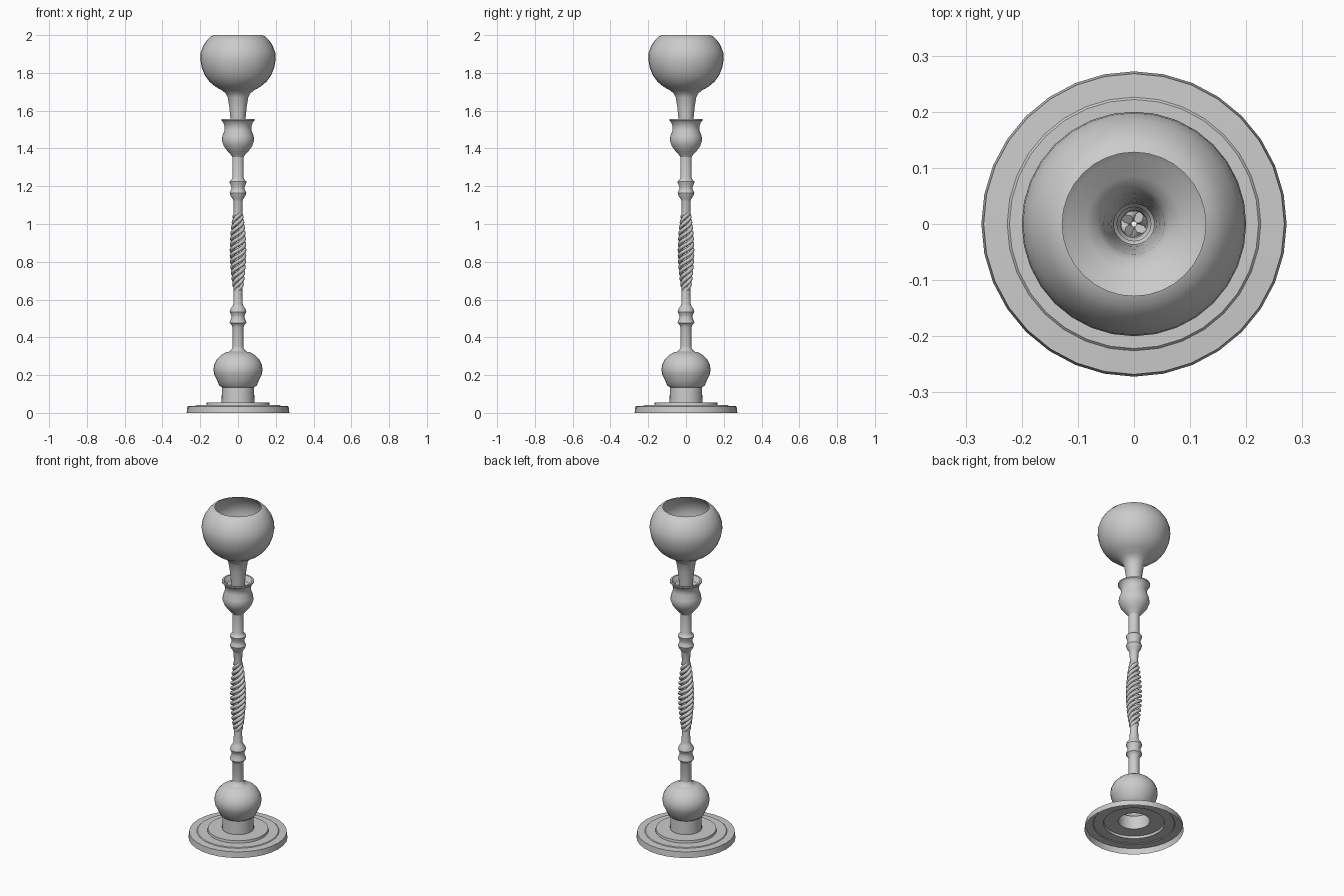
import bpy, bmesh, math
from math import sin, cos, pi, tau

if "Cube" in bpy.data.objects:
    bpy.data.objects.remove(bpy.data.objects["Cube"])

SEG = 32


def lathe(name, profile, angle=35):
    """Revolve (radius, z) points around z as an open shell."""
    bm = bmesh.new()
    rings = [[bm.verts.new((r * cos(tau * i / SEG), r * sin(tau * i / SEG), z))
              for i in range(SEG)] for r, z in profile]
    for a, b in zip(rings, rings[1:]):
        for i in range(SEG):
            j = (i + 1) % SEG
            bm.faces.new((a[i], a[j], b[j], b[i]))
    me = bpy.data.meshes.new(name)
    bm.to_mesh(me)
    bm.free()
    ob = bpy.data.objects.new(name, me)
    bpy.context.collection.objects.link(ob)
    bpy.ops.object.select_all(action='DESELECT')
    ob.select_set(True)
    bpy.context.view_layer.objects.active = ob
    bpy.ops.object.shade_smooth_by_angle(angle=math.radians(angle))
    return ob


# stepped foot, open underneath
lathe("foot", [(.272, 0), (.268, .035), (.226, .037), (.222, .041),
               (.168, .041), (.166, .055), (.087, .055)])

# collar and ball above the foot
ball = [(.13 * cos(t), .23 + .105 * sin(t))
        for t in [math.radians(-45 + 15 * k) for k in range(8)]]
lathe("ball", [(.087, .055), (.085, .135), (.1, .146)] + ball[1:] +
      [(.05, .322), (.036, .333), (.03, .345)], 40)

# lower and upper stems share a mirrored bead
bead = [(.03, .345), (.03, .455), (.036, .468), (.045, .476), (.043, .485),
        (.034, .505), (.036, .518), (.044, .535), (.04, .55), (.028, .568),
        (.024, .58), (.022, .675)]
lathe("lower_stem", bead)
upper = [(r, 1.7 - z) for r, z in reversed(bead)]
lathe("upper_stem", upper)

# twisted basket of four wires
STEPS, TURNS, Z0, Z1 = 100, 3.4, .65, 1.06
for w in range(4):
    cu = bpy.data.curves.new(f"twist_wire_{w + 1}", 'CURVE')
    cu.dimensions = '3D'
    cu.bevel_depth = .0105
    cu.bevel_resolution = 2
    cu.use_fill_caps = True
    sp = cu.splines.new('POLY')
    sp.points.add(STEPS)
    for i, p in enumerate(sp.points):
        t = i / STEPS
        r = .014 + .02 * sin(pi * t) ** .8 if 0 < t < 1 else .014
        a = w * pi / 2 + tau * TURNS * t
        p.co = (r * cos(a), r * sin(a), Z0 + (Z1 - Z0) * t, 1)
    ob = bpy.data.objects.new(cu.name, cu)
    bpy.context.collection.objects.link(ob)

# socket cup with rolled-in lip
lathe("socket_cup", [(.03, 1.355), (.034, 1.362), (.055, 1.385), (.075, 1.412),
                     (.085, 1.44), (.083, 1.465), (.072, 1.495), (.071, 1.515),
                     (.079, 1.54), (.088, 1.548), (.088, 1.556), (.078, 1.556),
                     (.06, 1.53), (.04, 1.525)])

# open globe on its neck
lathe("globe", [(.036, 1.5), (.04, 1.56), (.046, 1.62), (.054, 1.67),
                (.064, 1.69), (.085, 1.708), (.118, 1.726), (.15, 1.752),
                (.176, 1.788), (.192, 1.828), (.2, 1.872), (.198, 1.905),
                (.185, 1.942), (.165, 1.973), (.145, 1.993), (.128, 2.0)], 40)
